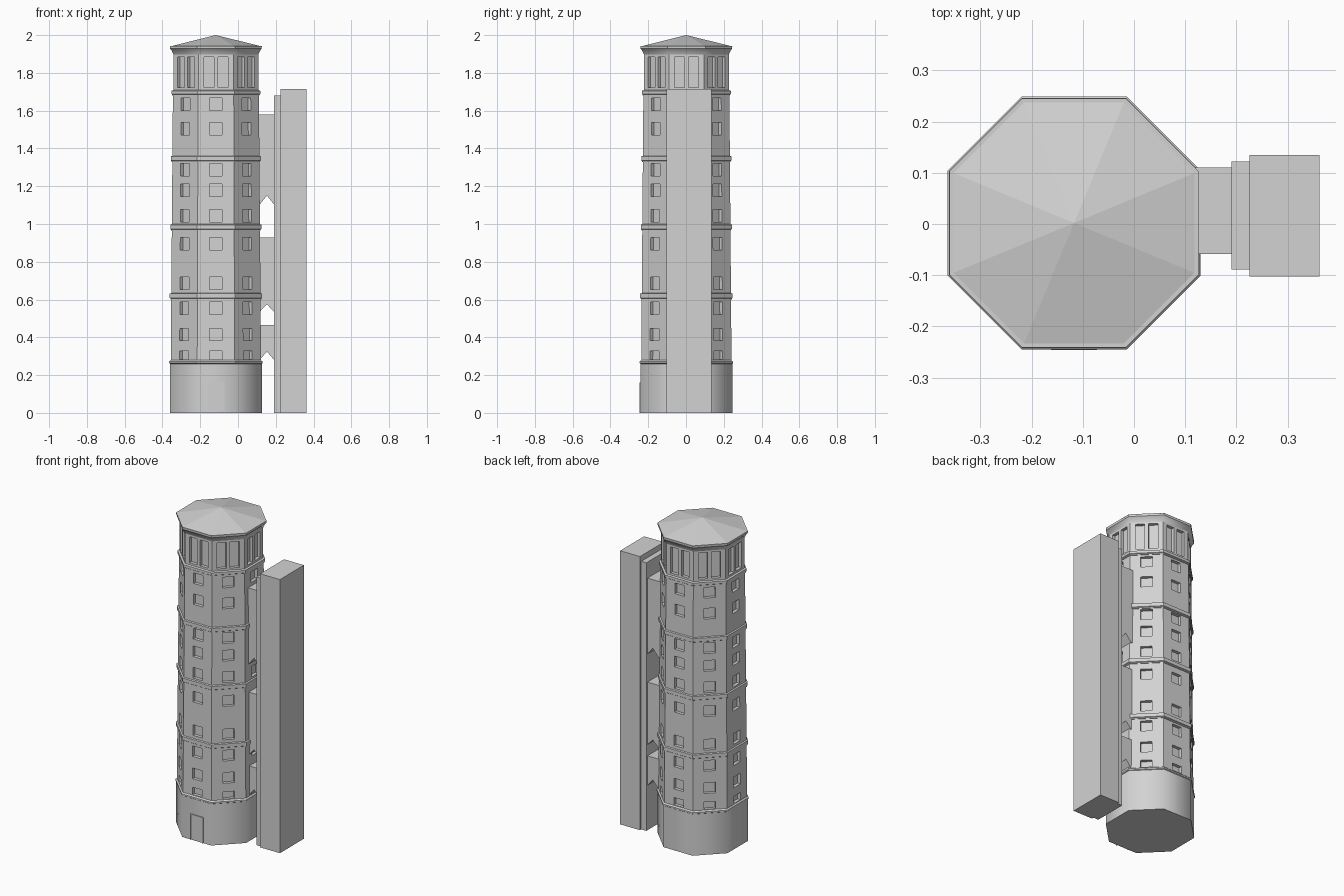
import bpy, bmesh, math
from mathutils import Vector

if "Cube" in bpy.data.objects:
    bpy.data.objects.remove(bpy.data.objects["Cube"])

CX, CY = -0.117, 0.002
T = math.tan(math.radians(22.5))
C = math.cos(math.radians(22.5))

stone = bpy.data.materials.new("light_grey")
stone.diffuse_color = (0.65, 0.65, 0.65, 1)
stone.use_nodes = True
stone.node_tree.nodes["Principled BSDF"].inputs["Base Color"].default_value = stone.diffuse_color


def finish(bm, name):
    bmesh.ops.remove_doubles(bm, verts=bm.verts, dist=1e-5)
    bmesh.ops.recalc_face_normals(bm, faces=bm.faces)
    me = bpy.data.meshes.new(name)
    bm.to_mesh(me)
    bm.free()
    me.materials.append(stone)
    ob = bpy.data.objects.new(name, me)
    bpy.context.collection.objects.link(ob)
    return ob


def octagon_lathe(name, profile, smooth=()):
    """Stack of octagons given as (apothem, z); smooth lists smooth-shaded steps."""
    bm = bmesh.new()
    rings = []
    for a, z in profile:
        r = max(a, 0) / C
        rings.append([bm.verts.new((CX + r * math.cos(math.radians(22.5 + 45 * k)),
                                    CY + r * math.sin(math.radians(22.5 + 45 * k)), z))
                      for k in range(8)])
    for i in range(len(rings) - 1):
        lo, hi = rings[i], rings[i + 1]
        for k in range(8):
            n = (k + 1) % 8
            f = bm.faces.new((lo[k], lo[n], hi[n], hi[k]))
            f.smooth = i in smooth
    bm.faces.new(rings[0])
    bm.faces.new(rings[-1])
    return finish(bm, name)


def windowed_wall(name, z0, z1, apothem, columns, rows, depth):
    """Eight-sided wall with recessed windows in each (column, row) cell."""
    bm = bmesh.new()
    zs = sorted({z0, z1, *[z for r in rows for z in r]})
    us = [None, *sorted(u for c in columns for u in c), None]
    for k in range(8):
        ang = math.radians(45 * k)
        nrm = Vector((math.cos(ang), math.sin(ang), 0))
        tan = Vector((-nrm.y, nrm.x, 0))

        def pt(i, z, d=0.0):
            a = apothem(z)
            u = us[i]
            if u is None:
                u = a * T * (-1 if i == 0 else 1)
            return Vector((CX, CY, z)) + nrm * (a - d) + tan * u

        def quad(*pts):
            bm.faces.new([bm.verts.new(p) for p in pts])

        for i in range(len(us) - 1):
            for a, b in zip(zs, zs[1:]):
                cell = [(i, a), (i + 1, a), (i + 1, b), (i, b)]
                if (us[i], us[i + 1]) in columns and (a, b) in rows:
                    quad(*[pt(*c, depth) for c in cell])
                    for p, q in zip(cell, cell[1:] + cell[:1]):
                        quad(pt(*p), pt(*q), pt(*q, depth), pt(*p, depth))
                else:
                    quad(*[pt(*c) for c in cell])
    return finish(bm, name)


def prism(name, outline, y0, y1):
    """Front-view outline of (x, z) points extruded in depth."""
    bm = bmesh.new()
    a = [bm.verts.new((x, y0, z)) for x, z in outline]
    b = [bm.verts.new((x, y1, z)) for x, z in outline]
    bm.faces.new(a)
    bm.faces.new(b)
    for i in range(len(a)):
        j = (i + 1) % len(a)
        bm.faces.new((a[i], a[j], b[j], b[i]))
    return finish(bm, name)


def box(name, x0, x1, y0, y1, z0, z1):
    return prism(name, [(x0, z0), (x1, z0), (x1, z1), (x0, z1)], y0, y1)


def wall(z):
    return 0.239 - 0.008 * (z - 0.27)


# base plinth and its cap
octagon_lathe("base", [(0.243, 0), (0.243, 0.262)], smooth=(0,))
octagon_lathe("base_cap", [(0.243, 0.260), (0.247, 0.263), (0.247, 0.272), (0.238, 0.280)])

# main shaft with rows of square windows
centres = [0.415, 0.554, 0.686, 0.895, 1.044, 1.178, 1.288, 1.504, 1.635]
rows = [(0.283, 0.328)] + [(z - 0.033, z + 0.033) for z in centres]
windowed_wall("tower_wall", 0.26, 1.70, wall, [(-0.033, 0.033)], rows, 0.02)

# string courses
for n, z in enumerate((0.600, 0.965, 1.327, 1.680)):
    a, h = wall(z), 0.036 if n < 3 else 0.03
    octagon_lathe(f"string_course_{n + 1}",
                  [(a - 0.005, z), (a + 0.004, z), (a + 0.004, z + 0.006),
                   (a + 0.008, z + 0.009), (a + 0.008, z + h - 0.005),
                   (a - 0.005, z + h)])

# lantern storey with paired tall windows
windowed_wall("lantern_wall", 1.70, 1.91, lambda z: 0.225,
              [(-0.064, -0.011), (0.011, 0.064)], [(1.722, 1.885)], 0.02)

# flared cornice and low roof
octagon_lathe("cornice", [(0.224, 1.895), (0.228, 1.905), (0.234, 1.918), (0.242, 1.928),
                          (0.243, 1.942)], smooth=(0, 1, 2))
octagon_lathe("roof", [(0.243, 1.940), (0.0005, 2.0)])

# door with raised frame
dy = CY - 0.243
box("door", -0.157, -0.077, dy - 0.002, dy + 0.01, 0.012, 0.157)
box("door_frame_left", -0.162, -0.157, dy - 0.005, dy + 0.01, 0.0, 0.162)
box("door_frame_right", -0.077, -0.072, dy - 0.005, dy + 0.01, 0.0, 0.162)
box("door_frame_top", -0.157, -0.077, dy - 0.005, dy + 0.01, 0.157, 0.162)

# lift shaft
box("lift_shaft", 0.225, 0.362, -0.102, 0.135, 0, 1.715)
box("lift_shaft_back", 0.19, 0.226, -0.089, 0.122, 0, 1.68)

# bridges between tower and lift, notched underneath
for n, (low, peak, top) in enumerate(((0.28, 0.325, 0.466), (0.535, 0.575, 0.928),
                                      (1.103, 1.15, 1.58))):
    prism(f"bridge_{n + 1}", [(0.09, low), (0.115, low), (0.153, peak), (0.191, low),
                              (0.191, top), (0.09, top)], -0.059, 0.11)
